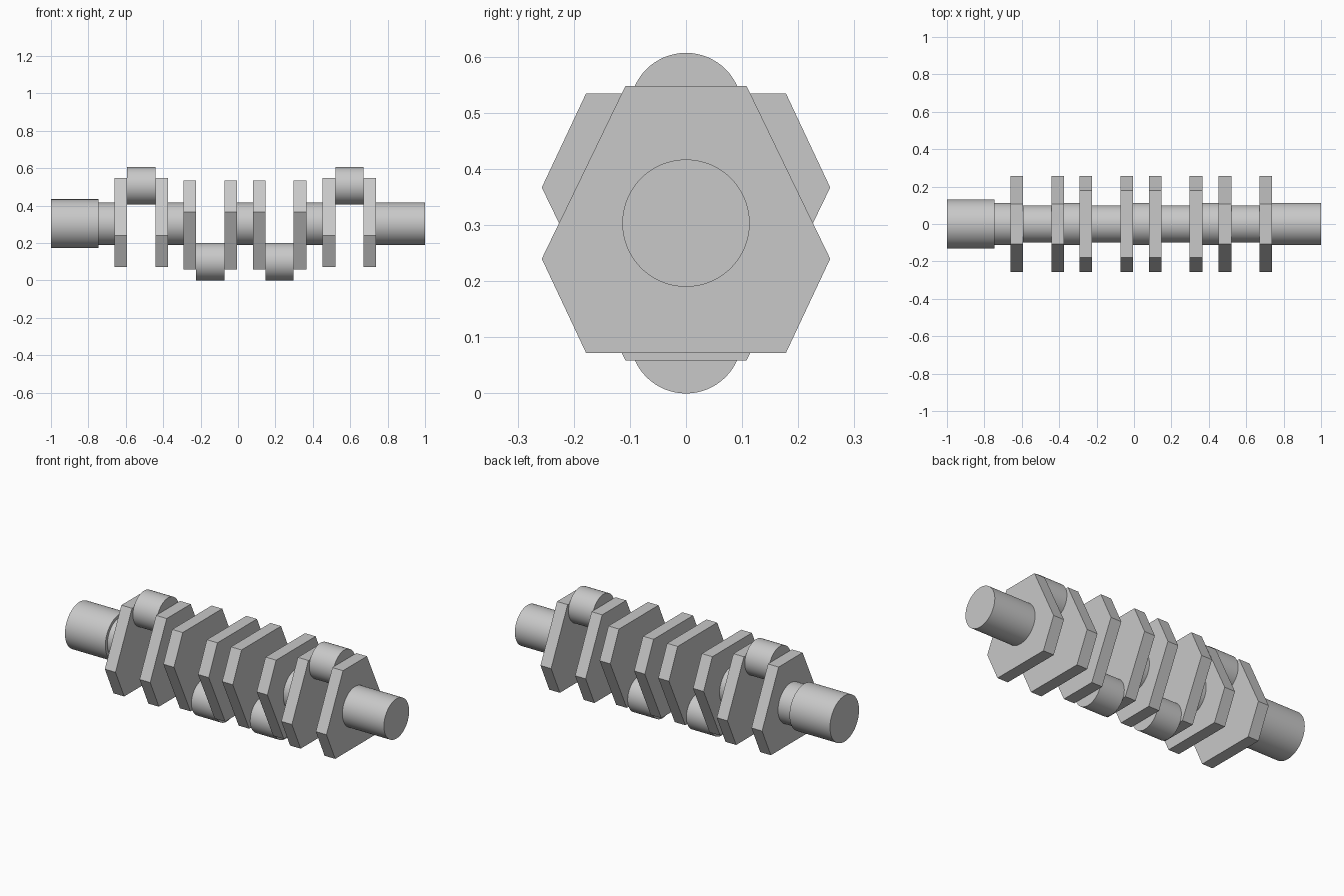
import bpy
import bmesh
import math
from mathutils import Matrix, Vector

default = bpy.data.objects.get("Cube")
if default:
    bpy.data.objects.remove(default, do_unlink=True)

AXIS_Z = 0.3035      # height of the shaft axis
THROW = 0.2035       # offset of the crank pins from the axis
WEB = 0.067          # web thickness

steel = bpy.data.materials.new("steel_grey")
steel.use_nodes = True
colour = (0.58, 0.58, 0.58, 1)
steel.diffuse_color = colour
steel.node_tree.nodes["Principled BSDF"].inputs["Base Color"].default_value = colour


def finish(name, bm, smooth=False):
    bmesh.ops.recalc_face_normals(bm, faces=bm.faces)
    mesh = bpy.data.meshes.new(name)
    bm.to_mesh(mesh)
    bm.free()
    mesh.materials.append(steel)
    obj = bpy.data.objects.new(name, mesh)
    bpy.context.collection.objects.link(obj)
    if smooth:
        bpy.ops.object.select_all(action="DESELECT")
        obj.select_set(True)
        bpy.context.view_layer.objects.active = obj
        bpy.ops.object.shade_smooth_by_angle(angle=math.radians(30))
    return obj


def rod(name, x0, x1, radius, z=AXIS_Z):
    """Capped cylinder along x."""
    bm = bmesh.new()
    place = Matrix.Translation(((x0 + x1) / 2, 0, z)) @ Matrix.Rotation(math.pi / 2, 4, "Y")
    bmesh.ops.create_cone(bm, cap_ends=True, segments=64, radius1=radius,
                          radius2=radius, depth=x1 - x0, matrix=place)
    finish(name, bm, smooth=True)


def web(name, x0, side):
    """Six-sided crank web, narrow towards its pin (side +1 up, -1 down)."""
    half = [(0.108, 0.2445), (0.257, -0.0635), (0.178, -0.2315)]
    outline = half + [(-y, z) for y, z in reversed(half)]
    bm = bmesh.new()
    face = bm.faces.new([bm.verts.new((x0, y, AXIS_Z + side * z)) for y, z in outline])
    extruded = bmesh.ops.extrude_face_region(bm, geom=[face])["geom"]
    verts = [v for v in extruded if isinstance(v, bmesh.types.BMVert)]
    bmesh.ops.translate(bm, verts=verts, vec=Vector((WEB, 0, 0)))
    finish(name, bm)


# Crank throws: start of first web, start of second web, pin direction
throws = [(-0.66, -0.441, 1), (-0.291, -0.072, -1),
          (0.08, 0.298, -1), (0.453, 0.671, 1)]
for i, (a, b, side) in enumerate(throws, 1):
    web(f"crank_web_{i}_right", a, side)
    web(f"crank_web_{i}_left", b, side)
    rod(f"crank_pin_{i}", a + WEB, b, 0.1, AXIS_Z + side * THROW)

# Main journals between the throws
for i in range(len(throws) - 1):
    rod(f"main_journal_{i + 1}", throws[i][1] + WEB, throws[i + 1][0], 0.1135)

# Shaft ends
rod("thick_shaft_end", -1, -0.745, 0.131)
rod("shaft_neck", -0.745, throws[0][0], 0.1135)
rod("plain_shaft_end", throws[-1][1] + WEB, 1, 0.1135)
